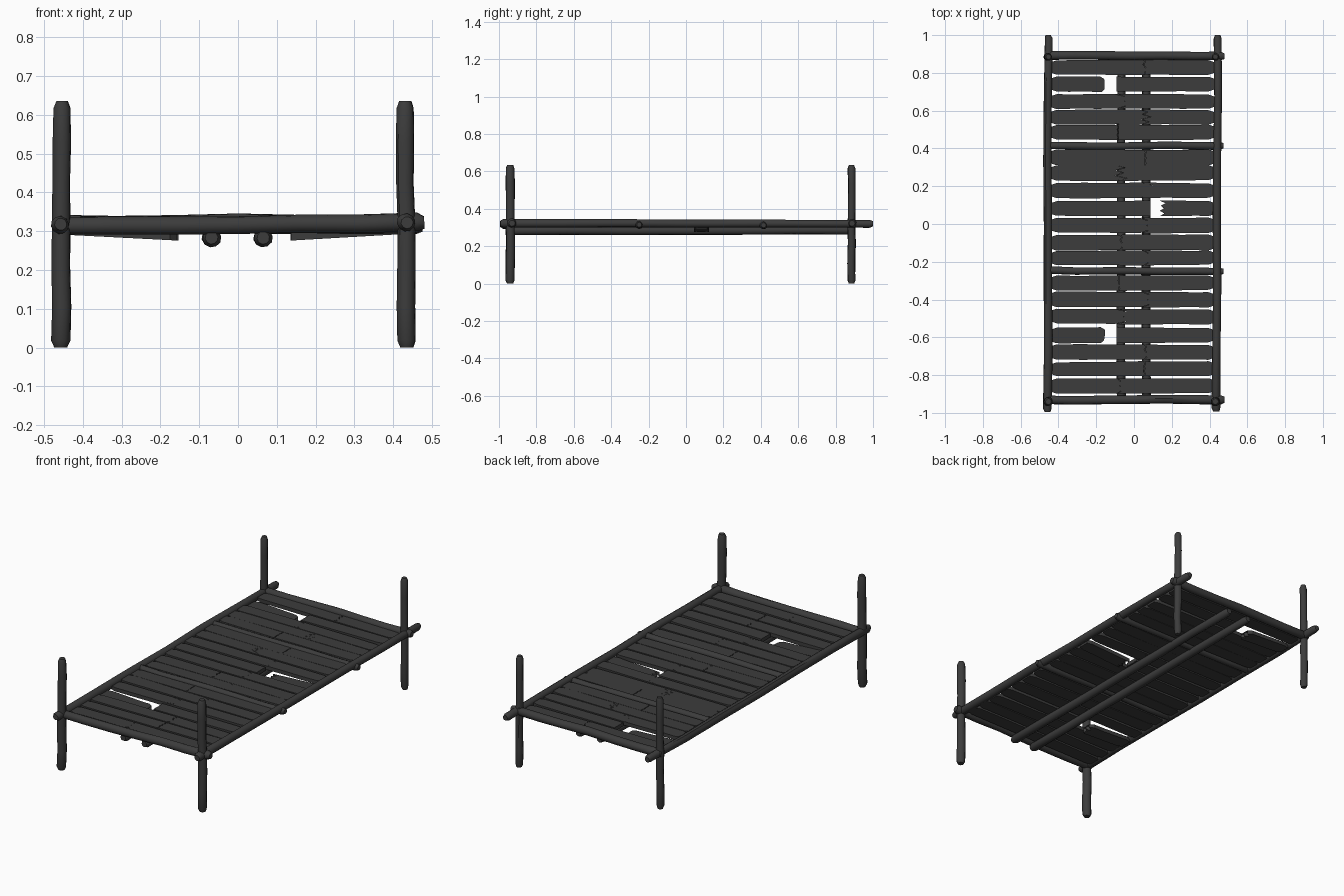
import bpy, bmesh, math, random
from mathutils import Vector

if "Cube" in bpy.data.objects:
    bpy.data.objects.remove(bpy.data.objects["Cube"])

random.seed(4)
wood = bpy.data.materials.new("charred_wood")
wood.diffuse_color = (0.045, 0.045, 0.045, 1)
wood.use_nodes = True
wood.node_tree.nodes["Principled BSDF"].inputs["Base Color"].default_value = wood.diffuse_color


def finish(bm, name, angle):
    bmesh.ops.recalc_face_normals(bm, faces=bm.faces)
    me = bpy.data.meshes.new(name)
    bm.to_mesh(me)
    bm.free()
    me.materials.append(wood)
    ob = bpy.data.objects.new(name, me)
    bpy.context.collection.objects.link(ob)
    bpy.ops.object.select_all(action='DESELECT')
    ob.select_set(True)
    bpy.context.view_layer.objects.active = ob
    bpy.ops.object.shade_smooth_by_angle(angle=math.radians(angle))
    return ob


def log(name, a, b, r0, r1, wobble=0.003, sides=10, segs=6):
    """Slightly crooked pole with chamfered ends."""
    a, b = Vector(a), Vector(b)
    d = b - a
    length = d.length
    d.normalize()
    u = d.orthogonal().normalized()
    v = d.cross(u)
    c = 0.018 / length
    ts = [0, c] + [i / segs for i in range(1, segs)] + [1 - c, 1]
    bm = bmesh.new()
    rings = []
    for k, t in enumerate(ts):
        r = r0 + (r1 - r0) * t
        end = k in (0, len(ts) - 1)
        r *= 0.68 if end else random.uniform(0.96, 1.03)
        off = Vector((0, 0, 0))
        if not end:
            off = u * random.uniform(-wobble, wobble) + v * random.uniform(-wobble, wobble)
        p = a + d * (t * length) + off
        rings.append([bm.verts.new(p + r * random.uniform(0.97, 1.03) *
                      (u * math.cos(2 * math.pi * i / sides) + v * math.sin(2 * math.pi * i / sides)))
                      for i in range(sides)])
    for p, q in zip(rings, rings[1:]):
        for i in range(sides):
            j = (i + 1) % sides
            bm.faces.new((p[i], p[j], q[j], q[i]))
    bm.faces.new(rings[0])
    bm.faces.new(rings[-1])
    return finish(bm, name, 40)


def crack(x, jag, n=7):
    """Break line as (x, fraction across the plank) pairs."""
    pts = []
    for i in range(n):
        s = 1 if i % 2 else -1
        pts.append((x + s * jag * random.uniform(0.3, 1), i / (n - 1)))
    return pts


def plank(name, x_out, line, y, w, z_out, z_in, thick=0.021):
    """Half slat from outer end x_out to the broken inner end."""
    x_mid = sum(p[0] for p in line) / len(line)
    h_out, h_in = w * random.uniform(0.44, 0.49), w * random.uniform(0.47, 0.50)
    skew = random.uniform(-0.003, 0.003)
    s = 1 if x_mid > x_out else -1

    def edge(sign):
        pts = [(x_out, y + skew + sign * (h_out - 0.010)), (x_out + s * 0.03, y + skew + sign * h_out)]
        for t in (0.35, 0.7):
            pts.append((x_out + (x_mid - x_out) * t,
                        y + skew * (1 - t) + sign * (h_out + (h_in - h_out) * t + random.uniform(-0.002, 0.001))))
        return pts
    inner = [(px, y + (f - 0.5) * 2 * h_in) for px, f in line]
    outline = edge(-1) + inner + edge(1)[::-1]
    bm = bmesh.new()

    def zc(px):
        return z_out + (z_in - z_out) * (px - x_out) / (x_mid - x_out)
    lo = [bm.verts.new((px, py, zc(px) - thick / 2)) for px, py in outline]
    hi = [bm.verts.new((px, py, zc(px) + thick / 2)) for px, py in outline]
    bm.faces.new(lo[::-1])
    bm.faces.new(hi)
    n = len(lo)
    for i in range(n):
        j = (i + 1) % n
        bm.faces.new((lo[i], lo[j], hi[j], hi[i]))
    bmesh.ops.triangulate(bm, faces=[f for f in bm.faces if len(f.verts) > 4])
    return finish(bm, name, 30)


# corner posts
for side, xb, xt in (("left", -0.457, -0.453), ("right", 0.435, 0.431)):
    for end, y, r in (("front", -0.94, 0.025), ("back", 0.885, 0.021)):
        log(f"{end}_{side}_post", (xb, y, 0), (xt, y, 0.635), r, r * 0.92, 0.002)

# long side rails
log("left_rail", (-0.457, -0.995, 0.318), (-0.455, 1.0, 0.320), 0.023, 0.021)
log("right_rail", (0.436, -0.993, 0.322), (0.443, 1.0, 0.320), 0.023, 0.021)

# end bars and thinner middle bars
log("front_bar", (-0.475, -0.93, 0.313), (0.48, -0.93, 0.322), 0.023, 0.024)
log("back_bar", (-0.475, 0.892, 0.316), (0.478, 0.888, 0.322), 0.023, 0.023)
log("middle_bar_front", (-0.465, -0.247, 0.315), (0.475, -0.25, 0.315), 0.02, 0.02)
log("middle_bar_back", (-0.465, 0.413, 0.315), (0.475, 0.415, 0.312), 0.02, 0.02)

# support poles under the slats
for side, x in (("left", -0.068), ("right", 0.065)):
    log(f"under_pole_{side}", (x, -0.94, 0.283), (x, 0.88, 0.286), 0.024, 0.022)

# broken slats: row centre y, break x, jaggedness
rows = [(0.83, 0.055, .006), (0.74, None, 0), (0.65, -0.07, .045), (0.567, 0.06, .03),
        (0.485, -0.085, .003), (0.35, 0.06, .003), (0.27, -0.07, .04), (0.178, 0.06, .045),
        (0.083, None, 0), (-0.008, 0.055, .02), (-0.098, -0.07, .008), (-0.18, 0.06, .015),
        (-0.313, -0.08, .003), (-0.40, 0.06, .025), (-0.49, -0.07, .045), (-0.588, None, 0),
        (-0.678, 0.06, .008), (-0.766, 0.055, .006), (-0.858, -0.08, .012)]
Z = 0.312
for i, (y, x, jag) in enumerate(rows):
    w = 0.084 if x is None else random.uniform(0.081, 0.087)
    if x is not None:
        line = crack(x, jag)
        left = [(px - 0.002, f) for px, f in line]
        right = [(px + 0.002, f) for px, f in line]
        zl = zr = Z
    elif y == 0.083:      # gap right of centre, right half sags
        left, right = crack(0.087, 0.001), crack(0.15, 0.018)
        zl, zr = Z, 0.287
    else:                 # gap left of centre, left half sags
        left, right = crack(-0.165, 0.016), crack(-0.093, 0.001)
        zl, zr = 0.287, Z
    z_left = 0.301 if zl < Z else Z + random.uniform(-.003, .003)
    z_right = 0.303 if zr < Z else Z + random.uniform(-.003, .003)
    plank(f"slat_{i + 1}_left", -0.44, left, y, w, z_left, zl)
    plank(f"slat_{i + 1}_right", 0.425, right, y, w, z_right, zr)
